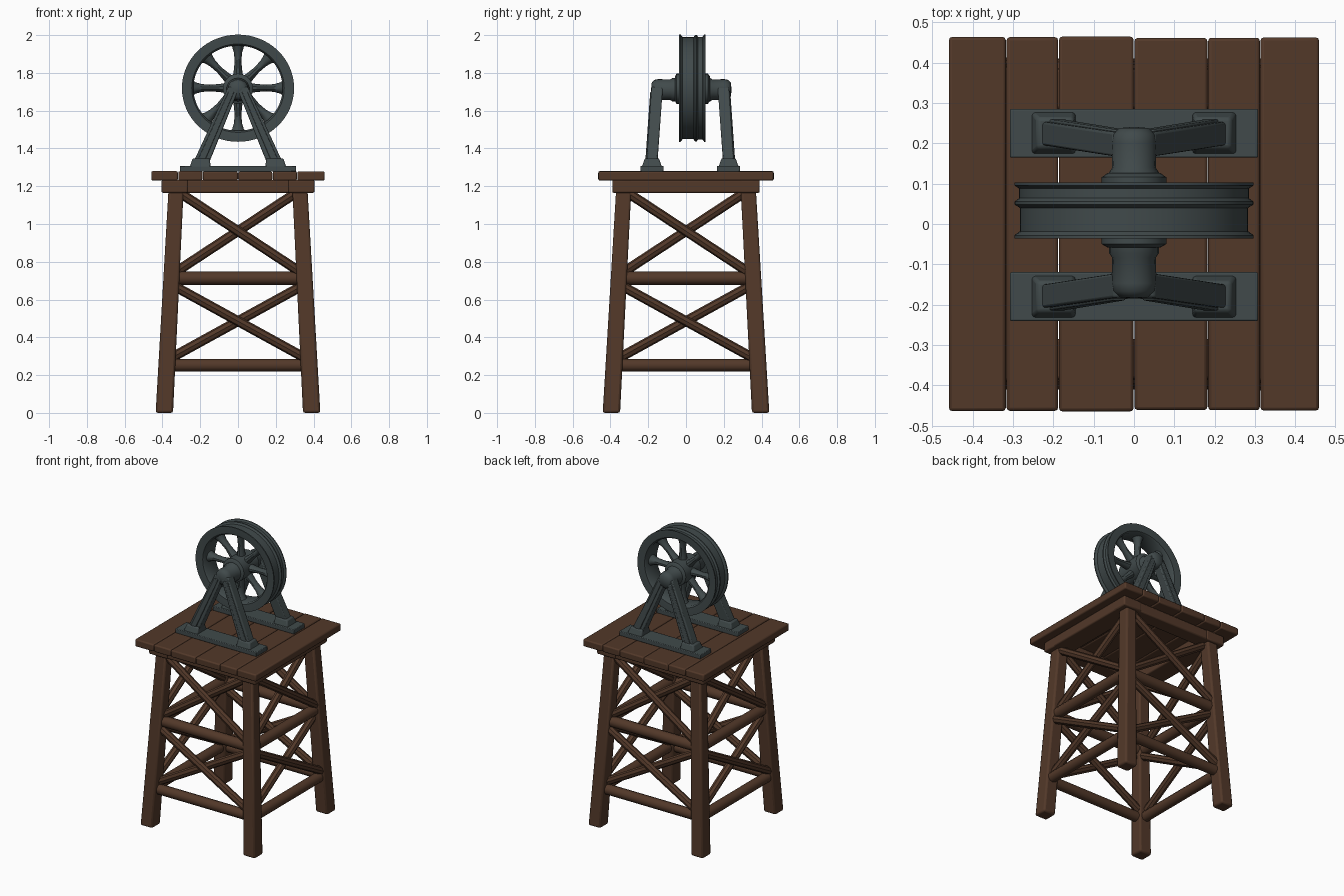
import bpy, bmesh, math, random
from mathutils import Vector, Matrix

if "Cube" in bpy.data.objects:
    bpy.data.objects.remove(bpy.data.objects["Cube"], do_unlink=True)
random.seed(4)


def material(name, rgb):
    m = bpy.data.materials.new(name)
    m.use_nodes = True
    m.diffuse_color = (*rgb, 1)
    m.node_tree.nodes["Principled BSDF"].inputs["Base Color"].default_value = (*rgb, 1)
    return m


WOOD = material("brown wood", (0.085, 0.040, 0.022))
IRON = material("dark iron", (0.052, 0.068, 0.070))


def finish(name, bm, mat, bevel=0.0):
    bmesh.ops.recalc_face_normals(bm, faces=bm.faces)
    mesh = bpy.data.meshes.new(name)
    bm.to_mesh(mesh)
    bm.free()
    mesh.materials.append(mat)
    ob = bpy.data.objects.new(name, mesh)
    bpy.context.collection.objects.link(ob)
    if bevel:
        mod = ob.modifiers.new("worn_edges", "BEVEL")
        mod.width, mod.segments, mod.limit_method = bevel, 2, "ANGLE"
    bpy.ops.object.select_all(action="DESELECT")
    ob.select_set(True)
    bpy.context.view_layer.objects.active = ob
    bpy.ops.object.shade_smooth_by_angle(angle=math.radians(40))
    return ob


def box(name, lo, hi, mat, bevel=0.008):
    lo, hi = Vector(lo), Vector(hi)
    bm = bmesh.new()
    bmesh.ops.create_cube(bm, size=1)
    bmesh.ops.scale(bm, vec=hi - lo, verts=bm.verts)
    bmesh.ops.translate(bm, vec=(lo + hi) / 2, verts=bm.verts)
    return finish(name, bm, mat, bevel)


def post(name, a, b, size_a, size_b, mat, bevel=0.01):
    """Tapered square post with level ends."""
    bm = bmesh.new()
    bmesh.ops.create_cube(bm, size=1)
    for v in bm.verts:
        c, s = (a, size_a) if v.co.z < 0 else (b, size_b)
        v.co = Vector((c[0] + v.co.x * s[0], c[1] + v.co.y * s[1], c[2]))
    return finish(name, bm, mat, bevel)


def rod(name, a, b, r, mat, sides=10):
    """Round log between two points."""
    a, b = Vector(a), Vector(b)
    d = b - a
    bm = bmesh.new()
    bmesh.ops.create_cone(bm, cap_ends=True, segments=sides, radius1=r, radius2=r, depth=d.length)
    turn = d.to_track_quat("Z", "Y").to_matrix().to_4x4()
    bmesh.ops.transform(bm, matrix=Matrix.Translation((a + b) / 2) @ turn, verts=bm.verts)
    return finish(name, bm, mat)


def lathe(name, profile, z, mat, closed=False, steps=48):
    """Spin (radius, y) points around the axle line at height z."""
    bm = bmesh.new()
    vs = [bm.verts.new((r, y, 0)) for r, y in profile]
    edges = [bm.edges.new(p) for p in zip(vs, vs[1:])]
    if closed:
        edges.append(bm.edges.new((vs[-1], vs[0])))
    bmesh.ops.spin(bm, geom=vs + edges, cent=(0, 0, 0), axis=(0, 1, 0),
                   angle=math.tau, steps=steps)
    bmesh.ops.remove_doubles(bm, verts=bm.verts, dist=0.0005)
    bmesh.ops.translate(bm, vec=(0, 0, z), verts=bm.verts)
    return finish(name, bm, mat)


# Deck planks with slightly uneven ends
seams = [-0.46, -0.317, -0.187, 0, 0.183, 0.313, 0.46]
for i, (x0, x1) in enumerate(zip(seams, seams[1:])):
    end = 0.465 - random.uniform(0, 0.004)
    top = 1.28 - random.uniform(0, 0.004)
    box(f"deck_plank_{i + 1}", (x0 + 0.001, -end, 1.23), (x1 - 0.001, end, top), WOOD, 0.008)

# Beams under the deck
for s, word in ((-1, "right"), (1, "left")):
    box(f"deck_beam_{word}", (s * 0.335 - 0.07, -0.39, 1.165), (s * 0.335 + 0.07, 0.39, 1.232), WOOD)
for s, word in ((-1, "front"), (1, "back")):
    box(f"deck_beam_{word}", (-0.405, s * 0.335 - 0.05, 1.165), (0.405, s * 0.335 + 0.05, 1.232), WOOD)

# Splayed tower legs
for sx, side in ((-1, "right"), (1, "left")):
    for sy, end in ((-1, "front"), (1, "back")):
        post(f"tower_leg_{end}_{side}", (sx * 0.39, sy * 0.395, 0), (sx * 0.328, sy * 0.33, 1.18),
             (0.092, 0.092), (0.08, 0.08), WOOD, 0.012)


def spread(z):
    return 0.392 - 0.055 * z


# Rails and crossed braces on the four tower sides
for k, word in enumerate(("front", "left", "back", "right")):
    turn = Matrix.Rotation(k * math.pi / 2, 3, "Z")

    def side_point(sx, z, out=0.0):
        s = spread(z)
        return turn @ Vector((sx * (s - 0.02), -s - out, z))

    for level, z, r in (("lower", 0.252, 0.034), ("middle", 0.713, 0.036)):
        rod(f"{level}_rail_{word}", side_point(-1, z), side_point(1, z), r, WOOD)
    for level, z0, z1 in (("lower", 0.29, 0.67), ("upper", 0.745, 1.165)):
        for sx, n in ((-1, "a"), (1, "b")):
            out = 0.012 * sx
            rod(f"{level}_brace_{word}_{n}", side_point(sx, z0, out), side_point(-sx, z1, out),
                0.026, WOOD, 8)

# Grooved wheel rim
AXLE, MID = 1.72, 0.034
rim = [(0.236, -0.022), (0.245, -0.033), (0.284, -0.036), (0.297, -0.036), (0.297, -0.028),
       (0.283, -0.018), (0.283, 0.040), (0.296, 0.048), (0.296, 0.056), (0.285, 0.064),
       (0.285, 0.088), (0.297, 0.096), (0.297, 0.103), (0.284, 0.103), (0.245, 0.100),
       (0.236, 0.089)]
rim_ob = lathe("wheel_rim", rim, AXLE, IRON, closed=True, steps=64)
rim_ob.scale.z = 0.955
rim_ob.location.z = AXLE * 0.045 - 0.001

# Waisted spokes
for i in range(8):
    bm = bmesh.new()
    rings = []
    for r, w, t in ((0.05, 0.030, 0.036), (0.09, 0.023, 0.03), (0.14, 0.018, 0.024),
                    (0.19, 0.021, 0.026), (0.222, 0.030, 0.034), (0.246, 0.046, 0.042)):
        rings.append([bm.verts.new((w * math.cos(a), MID + t * math.sin(a), r))
                      for a in (j * math.tau / 10 for j in range(10))])
    for p, q in zip(rings, rings[1:]):
        for j in range(10):
            bm.faces.new((p[j], p[j - 1], q[j - 1], q[j]))
    bm.faces.new(rings[0])
    bm.faces.new(rings[-1])
    bmesh.ops.rotate(bm, verts=bm.verts, matrix=Matrix.Rotation(i * math.tau / 8, 3, "Y"))
    bmesh.ops.scale(bm, vec=(1, 1, 0.97), verts=bm.verts)
    bmesh.ops.translate(bm, vec=(0, 0, AXLE), verts=bm.verts)
    finish(f"spoke_{i + 1}", bm, IRON)

# Hub with collars, then the two bearing housings
lathe("wheel_hub", [(0, -0.058), (0.066, -0.058), (0.08, -0.05), (0.08, 0.116), (0.066, 0.126), (0, 0.126)],
      1.716, IRON, steps=24)
for s, word in ((-1, "front"), (1, "back")):
    y = lambda d: 0.028 + s * d
    lathe(f"bearing_{word}", [(0, y(0.07)), (0.062, y(0.07)), (0.062, y(0.1)), (0.054, y(0.112)),
                              (0.056, y(0.175)), (0.052, y(0.195)), (0.036, y(0.21)), (0, y(0.213))],
          1.711, IRON, steps=20)

# Base plates, feet and slanted bearing legs
for s, word in ((-1, "front"), (1, "back")):
    y = lambda d: 0.0225 + s * d
    lo, hi = sorted((y(0.142), y(0.263)))
    box(f"base_plate_{word}", (-0.308, lo, 1.277), (0.308, hi, 1.308), IRON, 0.004)
    for sx, side in ((-1, "right"), (1, "left")):
        post(f"bearing_foot_{word}_{side}", (sx * 0.2, y(0.203), 1.3), (sx * 0.195, y(0.203), 1.348),
             (0.112, 0.108), (0.09, 0.075), IRON, 0.008)
        post(f"bearing_leg_{word}_{side}", (sx * 0.197, y(0.203), 1.32), (sx * 0.022, y(0.175), 1.725),
             (0.085, 0.058), (0.06, 0.06), IRON, 0.006)
        # Raised rib along the outer face of each leg
        post(f"leg_rib_{word}_{side}", (sx * 0.197, y(0.226), 1.33), (sx * 0.035, y(0.202), 1.70),
             (0.04, 0.024), (0.03, 0.02), IRON, 0.004)
